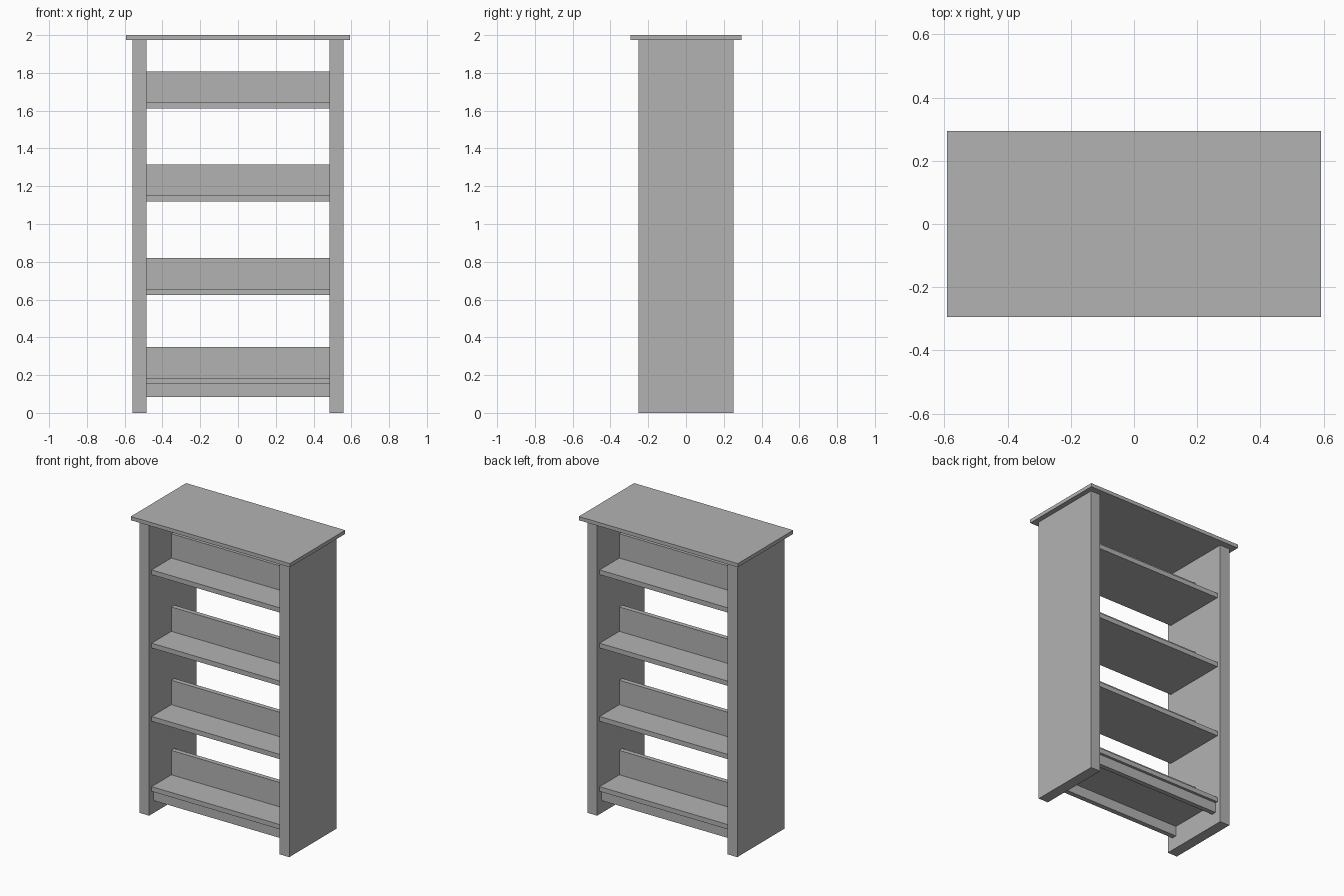
import bpy

# Remove the default cube only
default = bpy.data.objects.get("Cube")
if default:
    bpy.data.objects.remove(default, do_unlink=True)

# Single flat grey finish
GREY = (0.45, 0.45, 0.45, 1.0)
grey = bpy.data.materials.new("plain_grey")
grey.use_nodes = True
grey.diffuse_color = GREY
grey.node_tree.nodes["Principled BSDF"].inputs["Base Color"].default_value = GREY


def board(name, x, y, z):
    """Add a box board from (min, max) ranges on each axis."""
    spans = (x, y, z)
    bpy.ops.mesh.primitive_cube_add(size=1, location=[(a + b) / 2 for a, b in spans])
    obj = bpy.context.object
    obj.name = name
    obj.scale = [b - a for a, b in spans]
    bpy.ops.object.transform_apply(location=False, rotation=False, scale=True)
    obj.data.materials.append(grey)
    return obj


PANEL_IN, PANEL_OUT, PANEL_Y = 0.485, 0.558, 0.252
TOP_BOTTOM = 1.975
SHELF_Y, SHELF_THICK = 0.225, 0.032
DIVIDER_Y, DIVIDER_RISE = 0.016, 0.164
APRON_OUT, APRON_IN, APRON_BOTTOM = 0.207, 0.174, 0.085
SHELF_TOPS = (0.185, 0.657, 1.15, 1.643)
inside = (-PANEL_IN, PANEL_IN)

# Overhanging top
board("top_board", (-0.592, 0.592), (-0.294, 0.294), (TOP_BOTTOM, 2.0))

# Side panels
board("left_side_panel", (PANEL_IN, PANEL_OUT), (-PANEL_Y, PANEL_Y), (0, TOP_BOTTOM))
board("right_side_panel", (-PANEL_OUT, -PANEL_IN), (-PANEL_Y, PANEL_Y), (0, TOP_BOTTOM))

# Shelves, each with a low central divider shared by both faces
for number, top in enumerate(SHELF_TOPS, 1):
    board(f"shelf_{number}", inside, (-SHELF_Y, SHELF_Y), (top - SHELF_THICK, top))
    board(f"divider_{number}", inside, (-DIVIDER_Y, DIVIDER_Y), (top, top + DIVIDER_RISE))

# Kick boards under the lowest shelf, front and back
kick_z = (APRON_BOTTOM, SHELF_TOPS[0] - SHELF_THICK)
board("front_kick_board", inside, (-APRON_OUT, -APRON_IN), kick_z)
board("back_kick_board", inside, (APRON_IN, APRON_OUT), kick_z)
